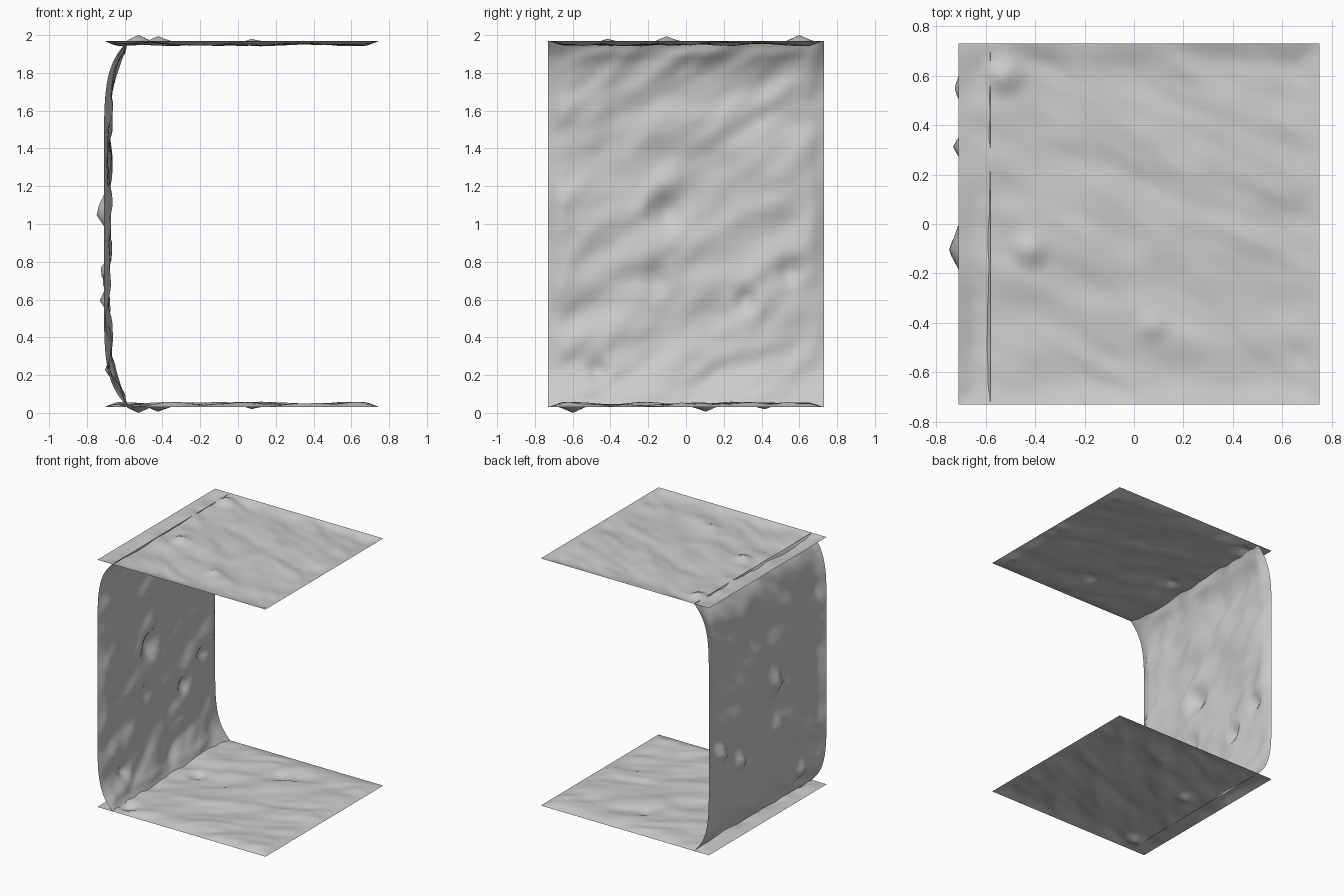
import bpy, bmesh, math
from mathutils import Vector, noise

if "Cube" in bpy.data.objects:
    bpy.data.objects.remove(bpy.data.objects["Cube"])

N = 56  # grid divisions per sheet


def ripple(u, v, seed):
    """Diagonal, soft-streaked ripple in the range 0..1."""
    p = Vector(((u * 0.8 + v * 0.5) * 2.6, (v * 0.85 - u * 0.5) * 6.0, seed))
    n = noise.noise(p) + 0.45 * noise.noise(p * 2.3)
    return min(1.0, max(0.0, 0.5 + 0.75 * n))


def relief(u, v, hu, hv, seed, depth, spikes):
    """Inward height: zero on the border, rippled inside, with a few outward spikes."""
    edge = min(hu - abs(u), hv - abs(v))
    h = depth * ripple(u, v, seed) * min(1.0, edge / 0.07)
    for su, sv, height, radius in spikes:
        w = max(0.0, 1 - math.hypot(u - su, v - sv) / radius)
        h += (-height - h) * w
    return h


def sheet(name, point):
    """Grid surface from point(i, j), with i and j running -1..1."""
    bm = bmesh.new()
    rows = [[bm.verts.new(point(2 * i / N - 1, 2 * j / N - 1))
             for j in range(N + 1)] for i in range(N + 1)]
    for i in range(N):
        for j in range(N):
            bm.faces.new((rows[i][j], rows[i + 1][j],
                          rows[i + 1][j + 1], rows[i][j + 1]))
    for f in bm.faces:
        f.smooth = True
    mesh = bpy.data.meshes.new(name)
    bm.to_mesh(mesh)
    bm.free()
    obj = bpy.data.objects.new(name, mesh)
    bpy.context.collection.objects.link(obj)
    return obj


H = 0.73   # half width of the square slabs
CX = 0.02  # slab centre in x


def snap(c, half):
    """Move a spike centre onto the nearest grid line."""
    step = 2 * half / N
    return round(c / step) * step


slab_spikes = [(snap(-0.54, H), snap(-0.59, H), 0.03, 0.09),
               (snap(-0.44, H), snap(0.10, H), 0.024, 0.09),
               (snap(0.06, H), snap(0.42, H), 0.01, 0.07)]
wall_spikes = [(snap(-0.10, H), 0.06, 0.046, 0.13), (snap(0.55, H), -0.25, 0.026, 0.08),
               (snap(0.30, H), -0.40, 0.026, 0.08), (snap(-0.47, H), -0.78, 0.02, 0.08),
               (snap(-0.15, H), -0.30, 0.015, 0.09)]


def slab_height(x, y):
    return 0.03 + relief(x, y, H, H, 3.7, 0.03, slab_spikes)


# Floor, and ceiling as the floor turned over about the x axis
sheet("floor", lambda i, j: (CX + i * H, j * H, slab_height(i * H, j * H)))
sheet("ceiling", lambda i, j: (CX + i * H, j * H, 2 - slab_height(i * H, -j * H)))


# Wall, curling inward where it meets floor and ceiling
def wall_point(i, j):
    y = i * H
    t = 0.4 * j + 0.6 * math.sin(j * math.pi / 2)
    s = t * 0.97
    x = -0.58 - 0.13 * (1 - abs(t) ** 8)
    return (x + relief(y, s, H, 0.97, 9.2, 0.045, wall_spikes), y, 1 + s)


sheet("wall", wall_point)
